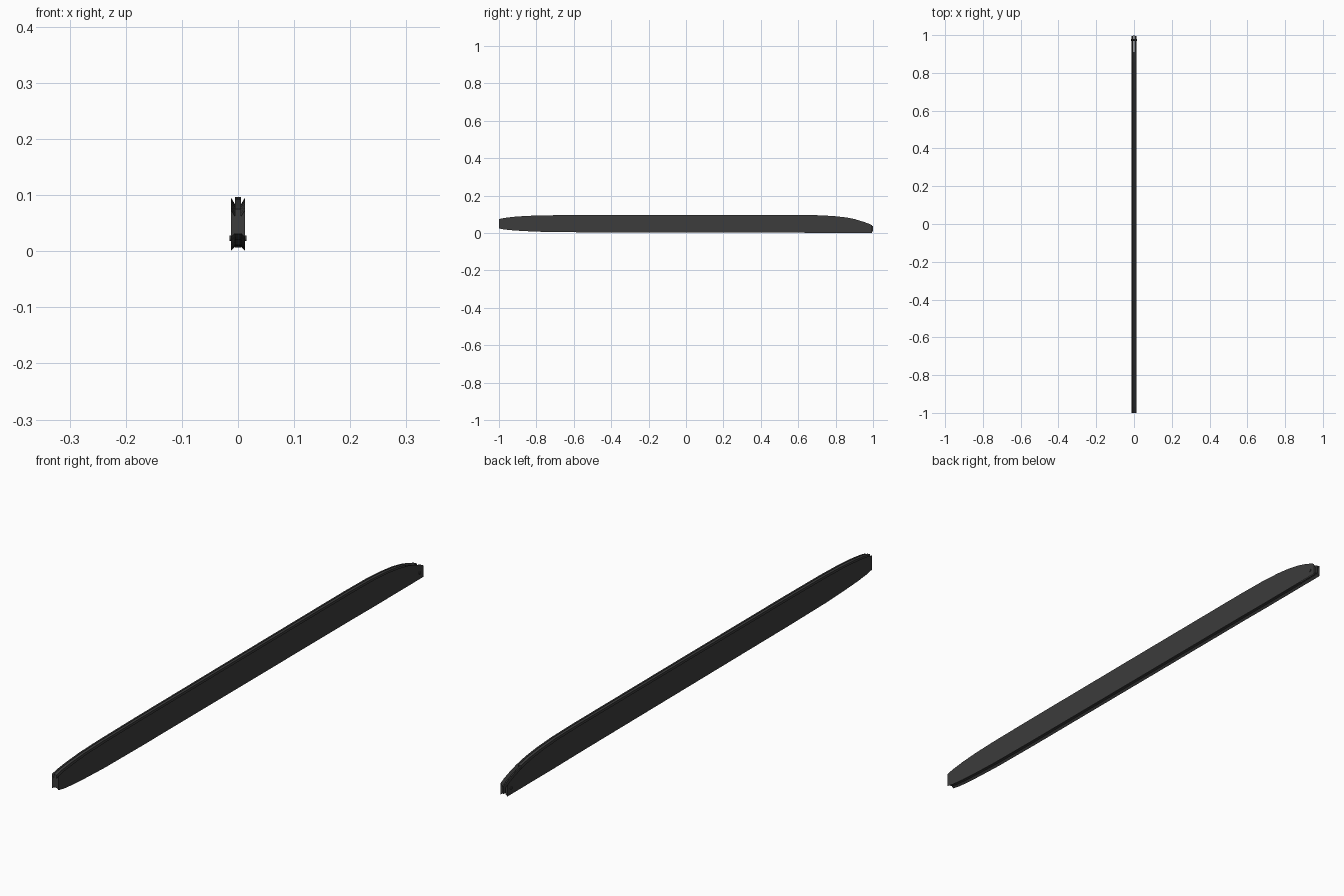
import bpy, bmesh, math

if "Cube" in bpy.data.objects:
    bpy.data.objects.remove(bpy.data.objects["Cube"])

dark = bpy.data.materials.new("dark_metal")
dark.diffuse_color = (0.045, 0.045, 0.045, 1)
dark.use_nodes = True
dark.node_tree.nodes["Principled BSDF"].inputs["Base Color"].default_value = dark.diffuse_color

# side outline stations: y, bottom z, top z
STATIONS = [(-1.0, .025, .074), (-.97, .019, .080), (-.92, .014, .086), (-.85, .010, .091),
            (-.75, .006, .094), (-.55, .004, .0955), (0, .003, .096), (.6, .002, .096),
            (.72, .001, .094), (.80, .001, .089), (.86, .001, .082), (.91, .001, .072),
            (.95, .001, .060), (.98, .001, .049), (.995, .001, .041)]


def loft(name, section, stations):
    """Sweep section(bottom, top) -> [(x, z)] along y and cap both ends."""
    bm = bmesh.new()
    rings = [[bm.verts.new((x, y, z)) for x, z in section(b, t)] for y, b, t in stations]
    n = len(rings[0])
    for r, s in zip(rings, rings[1:]):
        for i in range(n):
            bm.faces.new((r[i], r[(i + 1) % n], s[(i + 1) % n], s[i]))
    bm.faces.new(rings[0])
    bm.faces.new(rings[-1])
    bmesh.ops.recalc_face_normals(bm, faces=bm.faces)
    me = bpy.data.meshes.new(name)
    bm.to_mesh(me)
    bm.free()
    me.materials.append(dark)
    ob = bpy.data.objects.new(name, me)
    bpy.context.collection.objects.link(ob)
    return ob


# side plates with edges that slope in towards the core
def plate(side):
    return lambda b, t: [(side * .0128, b), (side * .0128, t),
                         (side * .005, t - .013), (side * .005, b + .007)]


for side, label in ((-1, "left"), (1, "right")):
    loft(label + "_side_plate", plate(side), STATIONS)

# centre core, stopping short so the tip stays forked
loft("centre_core", lambda b, t: [(-.005, b + .006), (.005, b + .006),
                                  (.005, t + .001), (-.005, t + .001)], STATIONS[:-3])

# thin tongue between the fork prongs
loft("tip_tongue", lambda b, t: [(-.002, b + .006), (.002, b + .006),
                                 (.002, t - .002), (-.002, t - .002)],
     [(.90, .001, .073), (.95, .001, .058), (.98, .001, .047), (1.0, .003, .038)])

# cross pin through the tip
bpy.ops.mesh.primitive_cylinder_add(vertices=16, radius=.005, depth=.031,
                                    location=(0, .975, .023), rotation=(0, math.pi / 2, 0))
pin = bpy.context.object
pin.name = "tip_pin"
pin.data.materials.append(dark)
bpy.ops.object.shade_smooth_by_angle()
